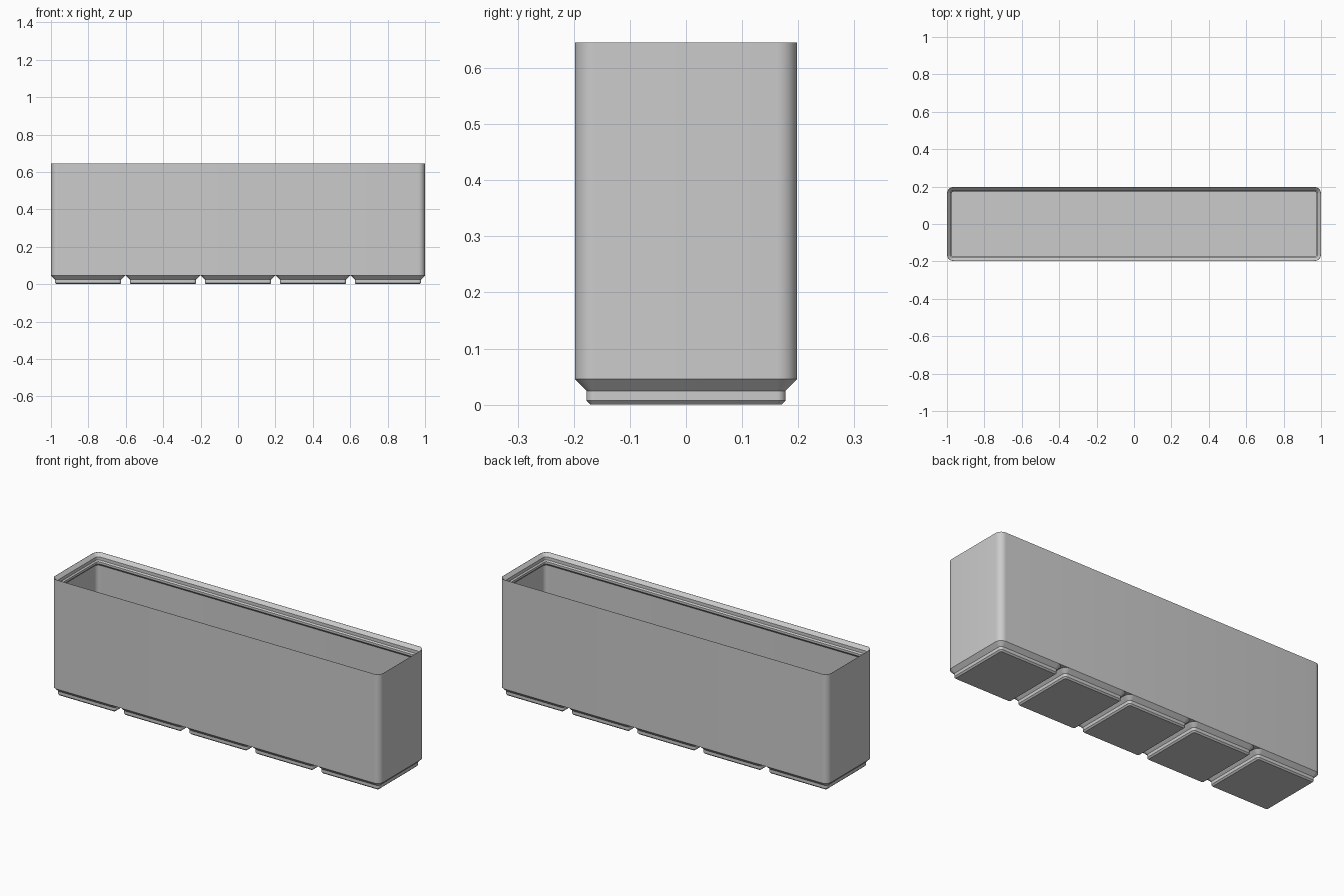
import bpy, bmesh, math

cube = bpy.data.objects.get("Cube")
if cube:
    bpy.data.objects.remove(cube, do_unlink=True)

CELLS = 5
PITCH = 42.0                       # cell spacing, in millimetres
GAP = 0.5
LENGTH = CELLS * PITCH - GAP
DEPTH = PITCH - GAP
RADIUS = 3.75
BASE = 4.75                        # height of the feet
TOP = 67.6
SCALE = 2 / LENGTH

grey = bpy.data.materials.new("plain grey")
grey.use_nodes = True
colour = (0.6, 0.6, 0.6, 1)
grey.diffuse_color = colour
grey.node_tree.nodes["Principled BSDF"].inputs["Base Color"].default_value = colour


def rounded_ring(bm, length, depth, inset, z, steps=8):
    """Rounded rectangle of vertices, inset from the full outline."""
    r = max(RADIUS - inset, 0.4)
    cx, cy = length / 2 - inset - r, depth / 2 - inset - r
    ring = []
    for corner, (sx, sy) in enumerate([(1, 1), (-1, 1), (-1, -1), (1, -1)]):
        for i in range(steps + 1):
            a = (corner + i / steps) * math.pi / 2
            co = (sx * cx + r * math.cos(a), sy * cy + r * math.sin(a), z)
            ring.append(bm.verts.new([c * SCALE for c in co]))
    return ring


def loft(name, length, depth, profile, cap_end, x=0):
    """Skin a list of (inset, height) outlines into one shell."""
    bm = bmesh.new()
    rings = [rounded_ring(bm, length, depth, i, z) for i, z in profile]
    for a, b in zip(rings, rings[1:]):
        for k in range(len(a)):
            n = (k + 1) % len(a)
            bm.faces.new((a[k], a[n], b[n], b[k]))
    bm.faces.new(rings[0][::-1])
    if cap_end:
        bm.faces.new(rings[-1])
    mesh = bpy.data.meshes.new(name)
    bm.to_mesh(mesh)
    bm.free()
    mesh.materials.append(grey)
    obj = bpy.data.objects.new(name, mesh)
    obj.location.x = x * SCALE
    bpy.context.collection.objects.link(obj)
    bpy.ops.object.select_all(action="DESELECT")
    obj.select_set(True)
    bpy.context.view_layer.objects.active = obj
    bpy.ops.object.shade_smooth_by_angle(angle=math.radians(30))
    return obj


# Open box: outer wall, stepped stacking lip, inner wall and floor
loft("bin_body", LENGTH, DEPTH, [
    (0, BASE), (0, TOP),
    (0.15, TOP), (1.9, TOP - 1.85), (1.9, TOP - 3.65), (2.6, TOP - 4.35),
    (2.6, TOP - 5.6), (1.2, TOP - 7.0),
    (1.2, 7.0),
], cap_end=True)

# Row of stepped feet under the box
for n in range(CELLS):
    loft(f"foot_{n + 1}", DEPTH, DEPTH, [
        (2.95, 0), (2.15, 0.8), (2.15, 2.6), (0, BASE),
    ], cap_end=False, x=(n - (CELLS - 1) / 2) * PITCH)
